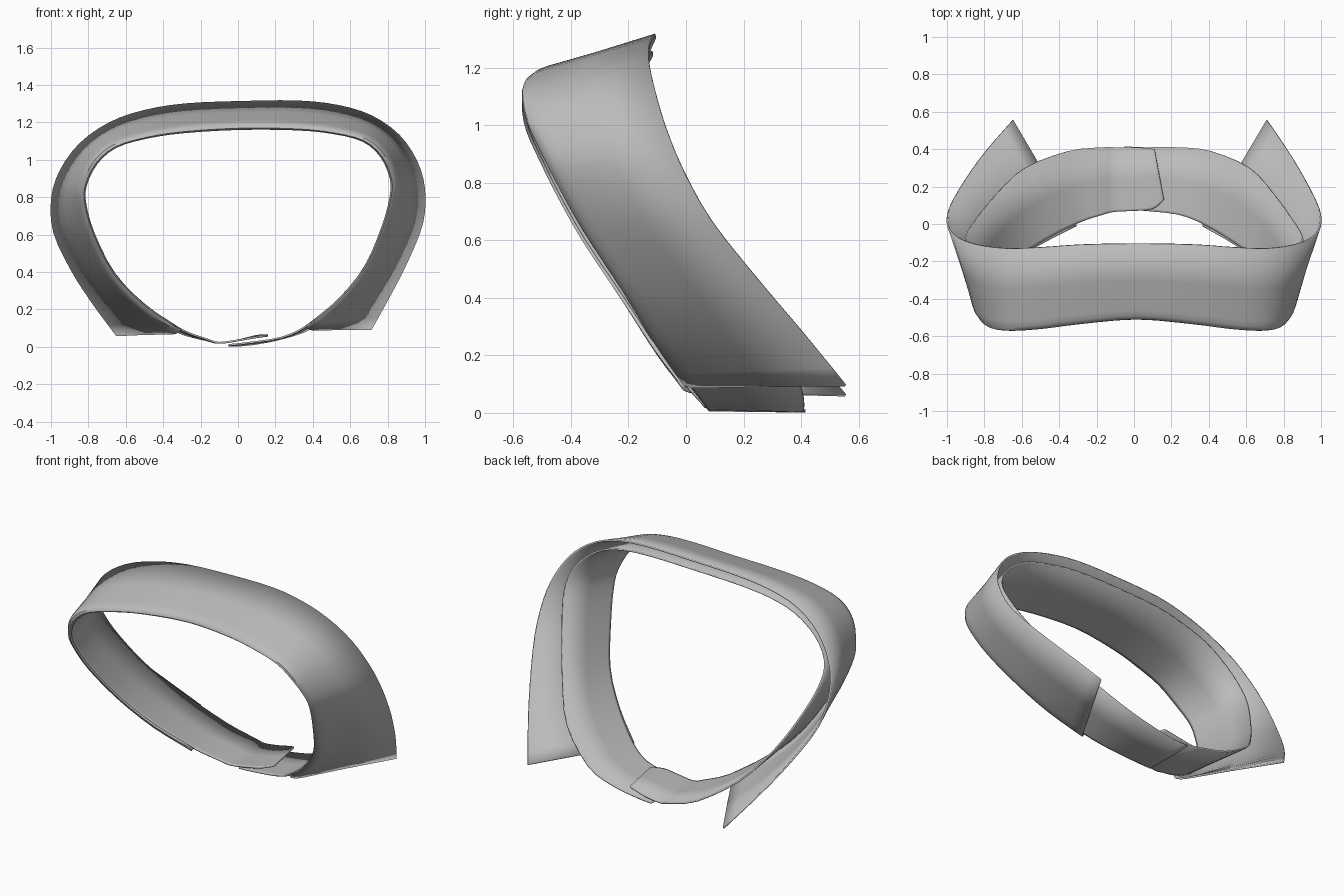
import bpy, bmesh
from mathutils import Vector

cube = bpy.data.objects.get("Cube")
if cube:
    bpy.data.objects.remove(cube)

cloth = bpy.data.materials.new("grey cloth")
cloth.use_nodes = True
grey = (0.5, 0.5, 0.5, 1)
cloth.diffuse_color = grey
cloth.node_tree.nodes["Principled BSDF"].inputs["Base Color"].default_value = grey

# Half outlines from the nape round one side to the throat
fold = [(0, -.5, 1.165), (.3, -.525, 1.155), (.5, -.55, 1.13), (.66, -.56, 1.085),
        (.76, -.545, 1), (.815, -.49, .88), (.815, -.44, .78), (.77, -.35, .62),
        (.67, -.21, .41), (.52, -.1, .24), (.34, 0, .105), (.2, .05, .045)]
leaf_edge = [(0, -.105, 1.31), (.3, -.11, 1.305), (.52, -.125, 1.275), (.7, -.13, 1.215),
             (.85, -.11, 1.11), (.95, -.07, .97), (.995, -.01, .82), (.985, .09, .64),
             (.9, .25, .44), (.8, .4, .265), (.68, .555, .078)]
stand_edge = [(0, -.115, 1.25), (.3, -.12, 1.245), (.5, -.135, 1.22), (.67, -.14, 1.17),
              (.81, -.135, 1.07), (.89, -.11, .95), (.895, -.06, .83), (.84, .03, .66),
              (.74, .16, .45), (.6, .3, .26), (.38, .39, .1), (.2, .41, .04)]


def skew(p):
    """Slight lean that makes the worn collar uneven."""
    x, y, z = p
    return Vector((x + .07 * (z - .75) ** 2, y, z + .025 * x))


def full_loop(half, right_end=(), left_end=()):
    """Mirror a half outline and add the throat ends."""
    left = [(-x, y, z) for x, y, z in half[:0:-1]]
    body = [skew(p) for p in left + half]
    return [Vector(p) for p in left_end] + body + [Vector(p) for p in right_end]


def smooth_path(points, steps=3):
    """Catmull-Rom curve through the points."""
    ext = [2 * points[0] - points[1]] + points + [2 * points[-1] - points[-2]]
    path = []
    for a, b, c, d in zip(ext, ext[1:], ext[2:], ext[3:]):
        for i in range(steps):
            t = i / steps
            path.append(b + (c - a) * t / 2 + (2 * a - 5 * b + 4 * c - d) * t * t / 2
                        + (3 * b - a - 3 * c + d) * t ** 3 / 2)
    return path + [points[-1]]


def sheet(name, inner, outer, profile, thickness):
    """Loft a thin cloth strip; profile holds (position across, outward puff)."""
    bm = bmesh.new()
    rows = []
    for a, b in zip(smooth_path(inner), smooth_path(outer)):
        out = Vector((a.x, 0, a.z - .65)).normalized()
        rows.append([bm.verts.new(a.lerp(b, t) + out * puff) for t, puff in profile])
    for r, s in zip(rows, rows[1:]):
        for i in range(len(profile) - 1):
            bm.faces.new((r[i], r[i + 1], s[i + 1], s[i]))
    bmesh.ops.recalc_face_normals(bm, faces=bm.faces)
    mesh = bpy.data.meshes.new(name)
    bm.to_mesh(mesh)
    bm.free()
    mesh.materials.append(cloth)
    obj = bpy.data.objects.new(name, mesh)
    bpy.context.collection.objects.link(obj)
    solid = obj.modifiers.new("thickness", "SOLIDIFY")
    solid.thickness = thickness
    solid.offset = 0
    bpy.ops.object.select_all(action="DESELECT")
    obj.select_set(True)
    bpy.context.view_layer.objects.active = obj
    bpy.ops.object.shade_smooth_by_angle(angle=.7)
    return obj


# Turned-down leaf with its rolled fold and two points
sheet("collar_leaf", full_loop(fold[:11]), full_loop(leaf_edge),
      [(0, 0), (-.015, .008), (-.01, .018), (.03, .026), (.1, .026), (.5, .012), (1, 0)], .01)

# Inner stand whose ends overlap at the throat
stand_fold = full_loop(fold, [(.06, .07, .022), (-.05, .08, .01)],
                       [(.16, .13, .06), (.1, .08, .052), (0, .07, .035), (-.1, .065, .022)])
stand_base = full_loop(stand_edge, [(.06, .41, .012), (-.05, .415, .006)],
                       [(.11, .4, .06), (.07, .405, .052), (0, .41, .035), (-.1, .41, .022)])
sheet("collar_stand", stand_fold, stand_base, [(0, 0), (.04, 0), (.5, 0), (1, 0)], .01)
